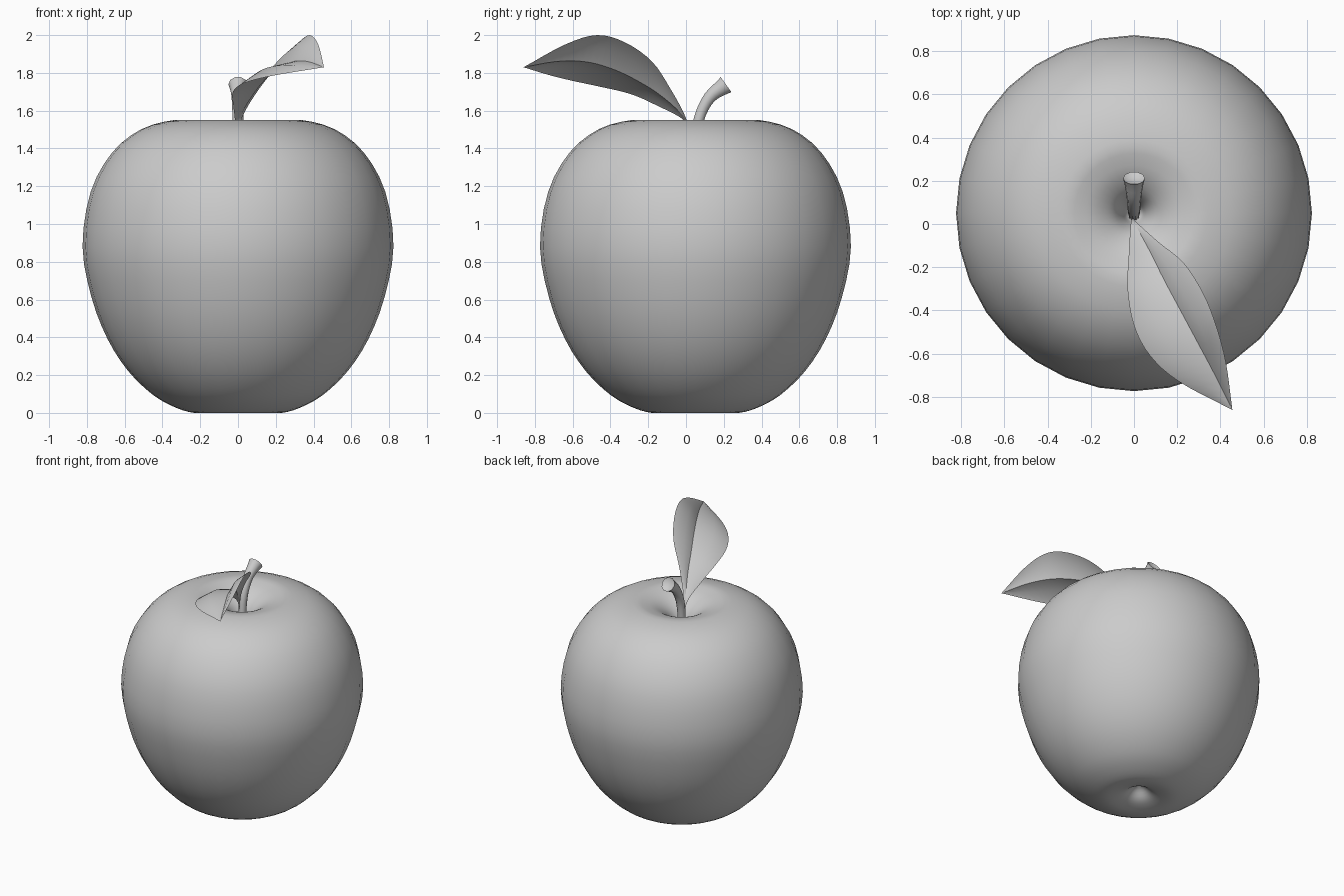
import bpy, bmesh, math
from mathutils import Vector

if "Cube" in bpy.data.objects:
    bpy.data.objects.remove(bpy.data.objects["Cube"], do_unlink=True)

grey = bpy.data.materials.new("plain grey")
grey.use_nodes = True
grey.diffuse_color = (0.6, 0.6, 0.6, 1)
grey.node_tree.nodes["Principled BSDF"].inputs["Base Color"].default_value = (0.6, 0.6, 0.6, 1)


def spline(points, steps):
    """Smooth curve passing through every point."""
    p = [Vector(q) for q in points]
    p = [2 * p[0] - p[1]] + p + [2 * p[-1] - p[-2]]
    out = []
    for i in range(1, len(p) - 2):
        a, b, c, d = p[i - 1:i + 3]
        for k in range(steps):
            t = k / steps
            out.append(0.5 * (2 * b + (c - a) * t + (2 * a - 5 * b + 4 * c - d) * t ** 2
                              + (3 * b - a - 3 * c + d) * t ** 3))
    return out + [p[-2]]


def loft(name, rows, closed, angle, cap=False):
    """Skin a list of equal-length rows of points."""
    bm = bmesh.new()
    grid = [[bm.verts.new(co) for co in row] for row in rows]
    n = len(grid[0])
    for r0, r1 in zip(grid, grid[1:]):
        for i in range(n if closed else n - 1):
            j = (i + 1) % n
            bm.faces.new((r0[i], r0[j], r1[j], r1[i]))
    if cap:
        bm.faces.new(grid[-1])
    bmesh.ops.remove_doubles(bm, verts=bm.verts, dist=0.0005)
    if closed:
        bmesh.ops.recalc_face_normals(bm, faces=bm.faces)
    mesh = bpy.data.meshes.new(name)
    bm.to_mesh(mesh)
    bm.free()
    mesh.materials.append(grey)
    obj = bpy.data.objects.new(name, mesh)
    bpy.context.collection.objects.link(obj)
    bpy.ops.object.select_all(action='DESELECT')
    obj.select_set(True)
    bpy.context.view_layer.objects.active = obj
    bpy.ops.object.shade_smooth_by_angle(angle=math.radians(angle))


def ring(centre, u, v, radius, sides):
    return [centre + radius * (u * math.cos(a) + v * math.sin(a))
            for a in (2 * math.pi * i / sides for i in range(sides))]


X, Y = Vector((1, 0, 0)), Vector((0, 1, 0))

# Fruit body: turned profile with a dimple at each end
profile = [(0, 0.09), (0.04, 0.072), (0.09, 0.03), (0.15, 0.008), (0.23, 0.0), (0.33, 0.028),
           (0.45, 0.095), (0.58, 0.22), (0.69, 0.39), (0.775, 0.61), (0.823, 0.88),
           (0.78, 1.17), (0.665, 1.38), (0.51, 1.503), (0.34, 1.55), (0.25, 1.54),
           (0.17, 1.51), (0.1, 1.455), (0.06, 1.385), (0.035, 1.31), (0, 1.28)]
body = [ring(Vector((0, 0.05, max(p.y, 0))), X, Y, max(p.x, 0), 32) for p in spline(profile, 3)]
loft("fruit_body", body, True, 60)

# Stem: bent tube flaring into a hollowed cut end
path = spline([(0, 0.04, 1.28), (0, 0.05, 1.42), (0, 0.07, 1.56), (0, 0.125, 1.67), (0, 0.212, 1.738)], 4)
rows = []
for i, c in enumerate(path):
    t = i / (len(path) - 1)
    along = (path[min(i + 1, len(path) - 1)] - path[max(i - 1, 0)]).normalized()
    rows.append(ring(c, X, along.cross(X), 0.025 + 0.008 * t + 0.018 * t ** 6, 10))
rows.append(ring(path[-1] - 0.012 * along, X, along.cross(X), 0.03, 10))
loft("stem", rows, True, 40, cap=True)

# Leaf: folded blade with two gently arched halves meeting at a sharp midrib
base, tip = (-0.005, 0.03, 1.42), (0.455, -0.86, 1.83)
left_edge = [base, (-0.015, 0, 1.54), (-0.025, -0.16, 1.63), (-0.03, -0.3, 1.69),
             (0.0, -0.47, 1.73), (0.075, -0.61, 1.76), (0.21, -0.73, 1.79), tip]
midrib = [base, (0.005, 0, 1.55), (0.07, -0.12, 1.67), (0.14, -0.26, 1.76),
          (0.215, -0.4, 1.825), (0.29, -0.54, 1.86), (0.37, -0.69, 1.86), tip]
right_edge = [base, (0.02, 0, 1.56), (0.115, -0.085, 1.72), (0.23, -0.18, 1.86),
              (0.32, -0.32, 1.96), (0.38, -0.47, 2.0), (0.425, -0.64, 1.95), tip]
left, mid, right = [spline(r, 4) for r in (left_edge, midrib, right_edge)]


def arch(edge, sideways):
    """Rail midway between an edge and the midrib, raised off the chord."""
    return [(a + b) / 2 + 0.1 * (a - b).length * sideways for a, b in zip(edge, mid)]


left_arch = arch(left, Vector((-0.4, -0.2, 0.9)))
right_arch = arch(right, Vector((-0.75, -0.3, 0.6)))
loft("leaf_left_half", list(zip(left, left_arch, mid)), False, 50)
loft("leaf_right_half", list(zip(mid, right_arch, right)), False, 50)
